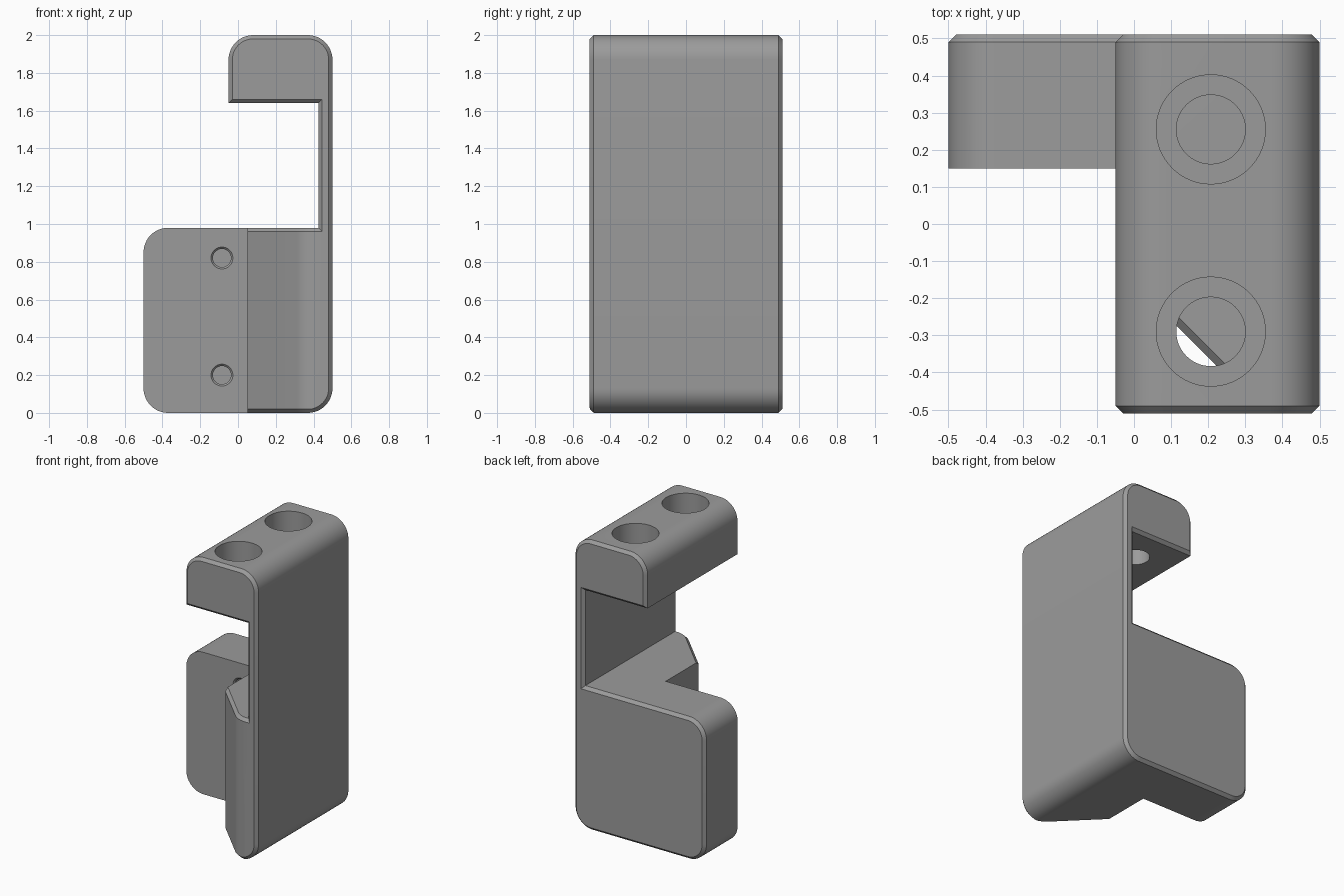
import bpy, bmesh, math
from mathutils import Vector

if "Cube" in bpy.data.objects:
    bpy.data.objects.remove(bpy.data.objects["Cube"])

grey = bpy.data.materials.new("mid grey")
grey.diffuse_color = (0.33, 0.33, 0.33, 1)
grey.use_nodes = True
grey.node_tree.nodes["Principled BSDF"].inputs["Base Color"].default_value = grey.diffuse_color


def loft(name, rings):
    """Closed solid through matching rings of 3D points."""
    bm = bmesh.new()
    loops = [[bm.verts.new(p) for p in ring] for ring in rings]
    n = len(loops[0])
    for a, b in zip(loops, loops[1:]):
        for i in range(n):
            j = (i + 1) % n
            bm.faces.new((a[i], a[j], b[j], b[i]))
    bm.faces.new(loops[0][::-1])
    bm.faces.new(loops[-1])
    bmesh.ops.recalc_face_normals(bm, faces=bm.faces)
    mesh = bpy.data.meshes.new(name)
    bm.to_mesh(mesh)
    bm.free()
    mesh.materials.append(grey)
    ob = bpy.data.objects.new(name, mesh)
    bpy.context.collection.objects.link(ob)
    return ob


def rounded(corners, steps=12):
    """Polygon of (x, z, radius) right-angle corners with arcs."""
    out = []
    for i, (x, z, r) in enumerate(corners):
        p = Vector((x, z))
        if r == 0:
            out.append(p)
            continue
        u = (Vector(corners[i - 1][:2]) - p).normalized()
        v = (Vector(corners[(i + 1) % len(corners)][:2]) - p).normalized()
        c = p + (u + v) * r
        for k in range(steps + 1):
            a = math.pi / 2 * k / steps
            out.append(c - v * r * math.cos(a) - u * r * math.sin(a))
    return out


def inset(pts, d):
    """Move a counter-clockwise outline inward by d with mitred corners."""
    out = []
    for i, p in enumerate(pts):
        e1 = (p - pts[i - 1]).normalized()
        e2 = (pts[(i + 1) % len(pts)] - p).normalized()
        n1, n2 = Vector((-e1.y, e1.x)), Vector((-e2.y, e2.x))
        out.append(p + (n1 + n2) * d / (1 + n1.dot(n2)))
    return out


def circle(r, n=64):
    return [(r * math.cos(2 * math.pi * k / n), r * math.sin(2 * math.pi * k / n)) for k in range(n)]


# C-shaped clamp body with chamfered front and back rims
R, C, Y = 0.13, 0.02, 0.51
outline = rounded([(-0.5, 0, R), (0.5, 0, R), (0.5, 2, R), (-0.05, 2, R),
                   (-0.05, 1.64, 0), (0.425, 1.64, 0), (0.425, 0.98, 0), (-0.5, 0.98, R)])
small = inset(outline, C)
body = loft("clamp_body", [[(p.x, y, p.y) for p in ring] for y, ring in
                           ((-Y, small), (-Y + C, outline), (Y - C, outline), (Y, small))])


# Front relief: leaves the rear plate and a slanted web, flared for the chamfers
def relief_plan(off):
    cx, r = 0.412, 0.15
    cy = -Y + r
    r -= off
    arc = []
    for k in range(9):
        a = math.radians(225 + 45 * k / 8)
        arc.append((cx + r * math.cos(a), cy + r * math.sin(a)))
    slant = arc[0][0] + arc[0][1]
    return [(-0.7, 0.15), (0.05, 0.15), (0.05, slant - 0.05)] + arc + [(cx, -0.7), (-0.7, -0.7)]


cutters = [loft("relief_cutter", [[(x, y, z) for x, y in relief_plan(o)] for z, o in
                                  ((-0.02, 0.04), (C, 0), (0.96, 0), (1.0, 0.04))])]

# Counterbored screw holes through the upper jaw
for hy in (0.255, -0.29):
    cutters.append(loft("jaw_hole_cutter", [[(0.207 + x, hy + y, z) for x, y in circle(r)] for z, r in
                                            ((1.5, 0.093), (1.76, 0.093), (1.76, 0.147), (2.1, 0.147))]))

# Blind holes with a small countersink in the rear plate
for hz in (0.82, 0.2):
    cutters.append(loft("plate_hole_cutter", [[(-0.085 + x, y, hz + z) for x, z in circle(r, 48)] for y, r in
                                              ((0.14, 0.068), (0.16, 0.048), (0.38, 0.048))]))

bpy.context.view_layer.objects.active = body
body.select_set(True)
for cutter in cutters:
    mod = body.modifiers.new("cut", 'BOOLEAN')
    mod.operation, mod.solver, mod.object = 'DIFFERENCE', 'EXACT', cutter
    bpy.ops.object.modifier_apply(modifier=mod.name)
    bpy.data.objects.remove(cutter)

bpy.ops.object.select_all(action='DESELECT')
body.select_set(True)
bpy.ops.object.shade_smooth_by_angle(angle=math.radians(25))
